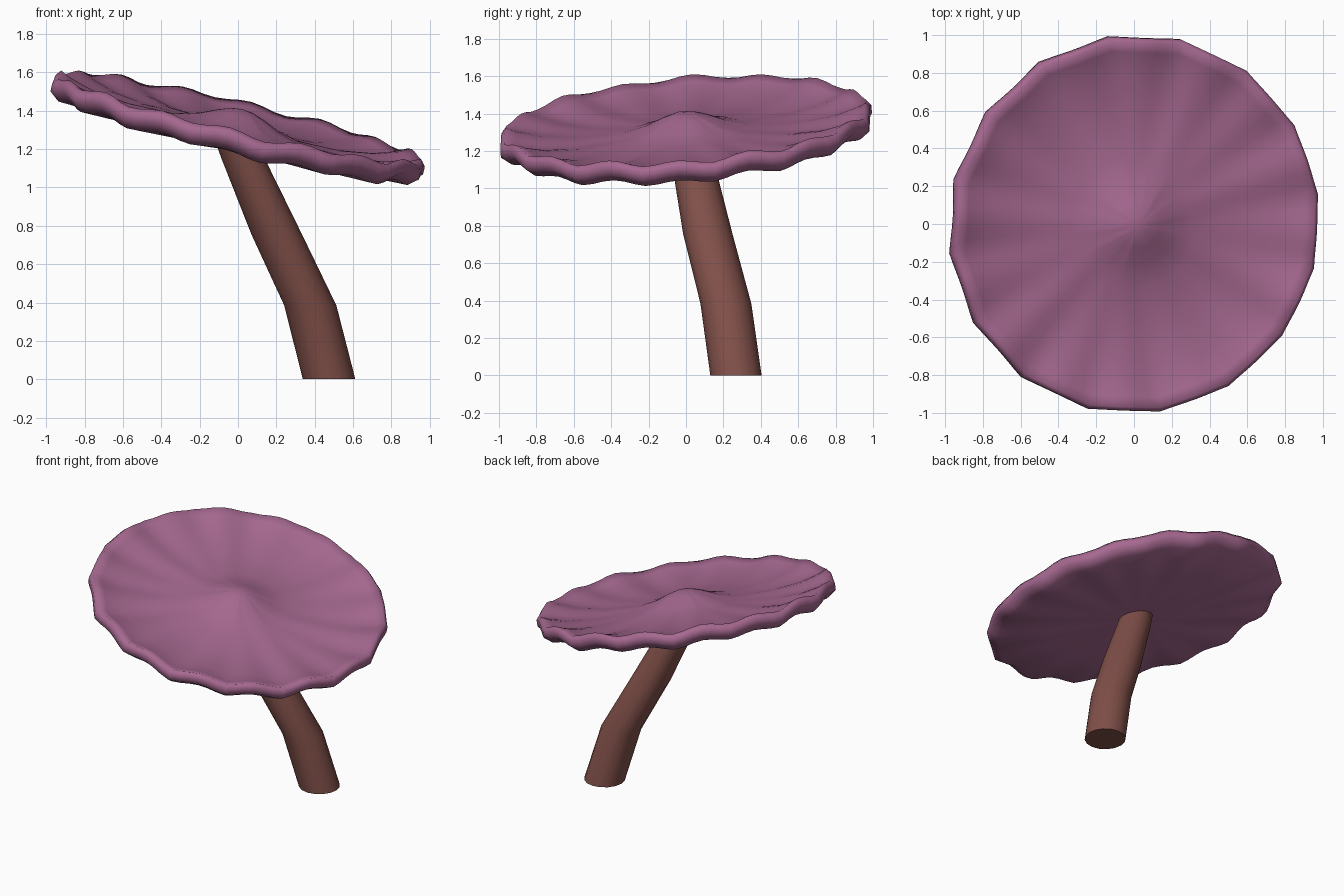
import bpy, bmesh
from math import sin, cos, pi, radians
from mathutils import Matrix

if "Cube" in bpy.data.objects:
    bpy.data.objects.remove(bpy.data.objects["Cube"])


def material(name, color):
    m = bpy.data.materials.new(name)
    m.diffuse_color = (*color, 1)
    m.use_nodes = True
    m.node_tree.nodes["Principled BSDF"].inputs["Base Color"].default_value = m.diffuse_color
    return m


def finish(bm, name, mat, angle):
    bmesh.ops.recalc_face_normals(bm, faces=bm.faces)
    me = bpy.data.meshes.new(name)
    bm.to_mesh(me)
    bm.free()
    ob = bpy.data.objects.new(name, me)
    bpy.context.collection.objects.link(ob)
    me.materials.append(mat)
    bpy.ops.object.select_all(action='DESELECT')
    ob.select_set(True)
    bpy.context.view_layer.objects.active = ob
    bpy.ops.object.shade_smooth_by_angle(angle=radians(angle))
    return ob


def bridge(bm, a, b):
    n = len(a)
    for i in range(n):
        bm.faces.new((a[i], a[(i + 1) % n], b[(i + 1) % n], b[i]))


def pole(bm, ring, v):
    for i in range(len(ring)):
        bm.faces.new((ring[i], ring[(i + 1) % len(ring)], v))


# Cap: 16-sided rippled dish with a raised centre and a thick lip
SIDES, SUB = 16, 6
N = SIDES * SUB
START = radians(7.9)
profile = [(0.06, 0.09), (0.13, 0.065), (0.22, 0.025), (0.35, -0.01),
           (0.6, -0.018), (0.8, 0.0), (0.93, 0.032), (0.985, 0.055),
           (1.008, 0.027), (1.008, -0.015), (0.955, -0.06), (0.6, -0.085),
           (0.3, -0.097), (0.1, -0.1)]
bm = bmesh.new()
rings = []
for r, z in profile:
    ring = []
    for i in range(N):
        t = 2 * pi * i / N
        edge = t % (2 * pi / SIDES) - pi / SIDES
        rad = r * cos(pi / SIDES) / cos(edge)
        ripple = -0.014 * cos(SIDES * t) * r ** 3 + 0.005 * sin(9 * t) * r
        ring.append(bm.verts.new((rad * cos(t + START), rad * sin(t + START), z + ripple)))
    rings.append(ring)
for a, b in zip(rings, rings[1:]):
    bridge(bm, a, b)
pole(bm, rings[0], bm.verts.new((0, 0, 0.098)))
pole(bm, rings[-1], bm.verts.new((0, 0, -0.1)))
tilt = Matrix.Rotation(radians(4.8), 4, 'X') @ Matrix.Rotation(radians(13.3), 4, 'Y')
bm.transform(Matrix.Translation((0, 0, 1.313)) @ tilt)
finish(bm, "mushroom_cap", material("cap_purple", (0.38, 0.14, 0.28)), 75)

# Stem: bent tapering tube made of level rings
path = [(0.475, 0.267, 0.0, 0.137), (0.377, 0.213, 0.385, 0.136),
        (0.202, 0.117, 0.755, 0.132), (0.027, 0.035, 1.15, 0.113),
        (-0.01, 0.015, 1.24, 0.108)]
bm = bmesh.new()
rings = [[bm.verts.new((x + r * cos(2 * pi * i / 16), y + r * sin(2 * pi * i / 16), z))
          for i in range(16)] for x, y, z, r in path]
for a, b in zip(rings, rings[1:]):
    bridge(bm, a, b)
bm.faces.new(rings[0])
bm.faces.new(rings[-1])
finish(bm, "mushroom_stem", material("stem_brown", (0.22, 0.08, 0.067)), 40)
